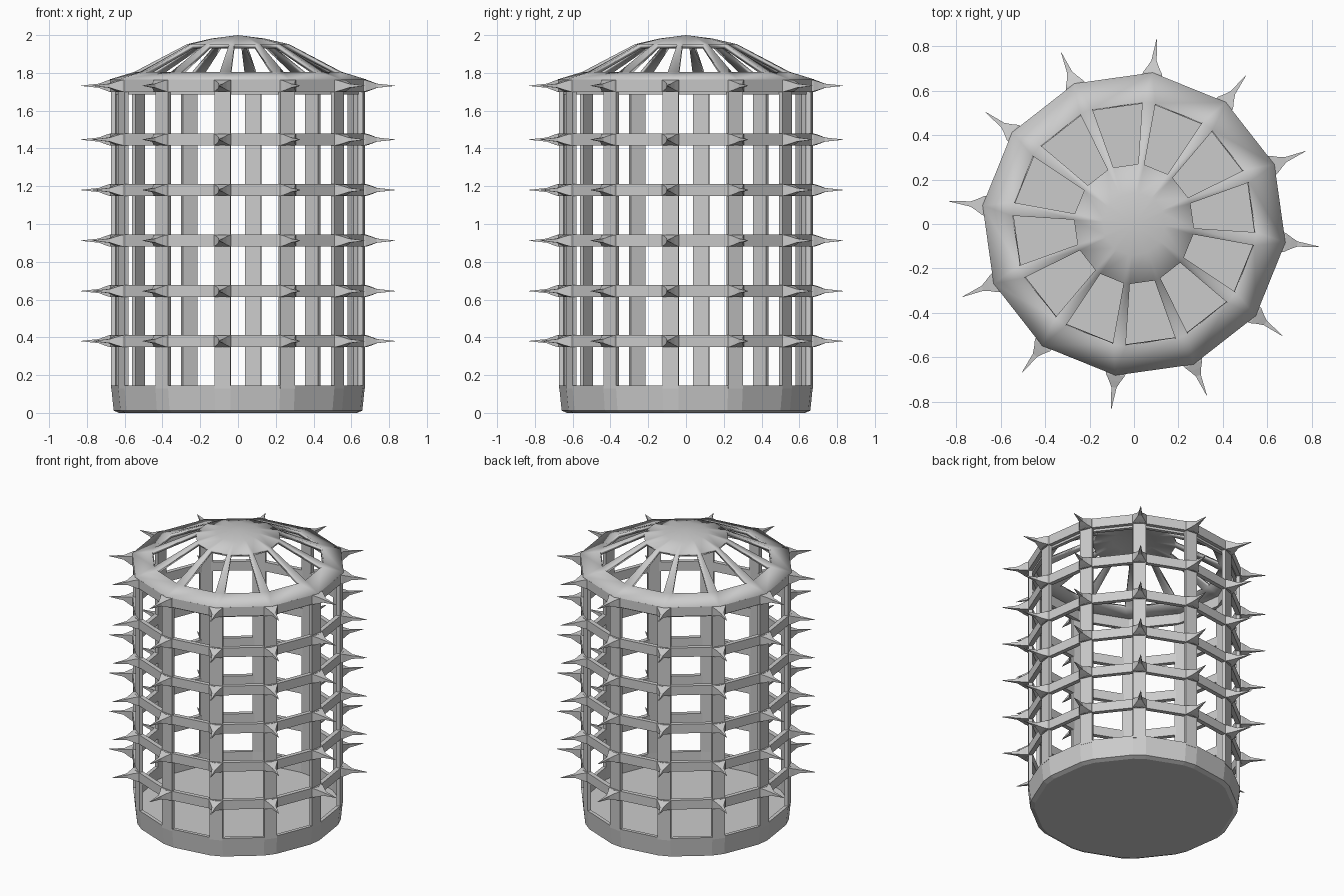
import bpy, bmesh
from math import cos, sin, radians
from mathutils import Vector

if "Cube" in bpy.data.objects:
    bpy.data.objects.remove(bpy.data.objects["Cube"])

N = 12
ANG = [radians(-7 + 30 * k) for k in range(N)]   # corner directions


def at(a, r, w, z):
    """Point r outward and w sideways along direction a."""
    return Vector((r * cos(a) - w * sin(a), r * sin(a) + w * cos(a), z))


def make(name, build, recalc=True):
    bm = bmesh.new()
    build(bm)
    if recalc:
        bmesh.ops.recalc_face_normals(bm, faces=bm.faces)
    me = bpy.data.meshes.new(name)
    bm.to_mesh(me)
    bm.free()
    ob = bpy.data.objects.new(name, me)
    bpy.context.collection.objects.link(ob)
    return ob


def loft(bm, loops, closed=False):
    """Skin successive loops; close back to the first or cap both ends."""
    vs = [[bm.verts.new(p) for p in lp] for lp in loops]
    pairs = list(zip(vs, vs[1:]))
    if closed:
        pairs.append((vs[-1], vs[0]))
    for a, b in pairs:
        n = len(a)
        for i in range(n):
            bm.faces.new((a[i], a[(i + 1) % n], b[(i + 1) % n], b[i]))
    if not closed:
        bm.faces.new(vs[0])
        bm.faces.new(vs[-1])


def ring24(r, w, z):
    return [at(a, r, s * w, z) for a in ANG for s in (-1, 1)]


def ring12(r, z):
    return [at(a, r, 0, z) for a in ANG]


# base tray with low wall and floor
make("base_tray", lambda bm: loft(bm, [
    ring24(.63, .04, 0), ring24(.658, .042, .012), ring24(.672, .042, .145),
    ring24(.647, .042, .145), ring24(.645, .042, .06)]))


# upright flat bars
def bars(bm):
    for a in ANG:
        loft(bm, [[at(a, r, w, z) for r, w in
                   ((.672, -.042), (.672, .042), (.647, .042), (.647, -.042))]
                  for z in (.13, 1.73)])


make("upright_bars", bars)

# horizontal hoops with spikes at every corner
LEVELS = (.38, .645, .912, 1.18, 1.447, 1.732)


def hoop(bm, z, h):
    loft(bm, [ring12(.686, z - h), ring12(.686, z + h),
              ring12(.655, z + h), ring12(.655, z - h)], closed=True)


def spikes(bm, z):
    sections = ((.655, .05, .031), (.685, .042, .03), (.71, .027, .022),
                (.74, .012, .011), (.837, .001, .001))
    for a in ANG:
        loft(bm, [[at(a, r, sw * w, z + sh * h) for sw, sh in
                   ((-1, -1), (1, -1), (1, 1), (-1, 1))]
                  for r, w, h in sections])


for i, z in enumerate(LEVELS):
    make(f"hoop_{i + 1}", lambda bm: hoop(bm, z, .032))
    make(f"hoop_spikes_{i + 1}", lambda bm: spikes(bm, z))

# inner lip below the roof
make("roof_lip", lambda bm: loft(bm, [
    ring12(.66, 1.685), ring12(.66, 1.75), ring12(.635, 1.76),
    ring12(.635, 1.685)], closed=True))


# roof: rim, spokes with open gaps between, and a shallow cap
def roof(bm):
    rim = [bm.verts.new(p) for p in ring12(.686, 1.765)]
    out = [bm.verts.new(p) for p in ring24(.55, .03, 1.805)]
    inn = [bm.verts.new(p) for p in ring24(.27, .014, 1.952)]
    mid = [bm.verts.new(p) for p in ring24(.14, .007, 1.982)]
    top = bm.verts.new((0, 0, 2))
    M = 2 * N
    for k in range(N):
        l, r, nx = 2 * k, 2 * k + 1, (2 * k + 2) % M
        bm.faces.new((rim[k], out[r], out[l]))
        bm.faces.new((rim[k], rim[(k + 1) % N], out[nx], out[r]))
        bm.faces.new((out[l], out[r], inn[r], inn[l]))
    for i in range(M):
        j = (i + 1) % M
        bm.faces.new((inn[i], inn[j], mid[j], mid[i]))
        bm.faces.new((mid[i], mid[j], top))


r = make("roof", roof, recalc=False)
mod = r.modifiers.new("thickness", 'SOLIDIFY')
mod.thickness = .025
mod.offset = -1
bpy.context.view_layer.objects.active = r
r.select_set(True)
bpy.ops.object.shade_smooth_by_angle(angle=radians(25))
